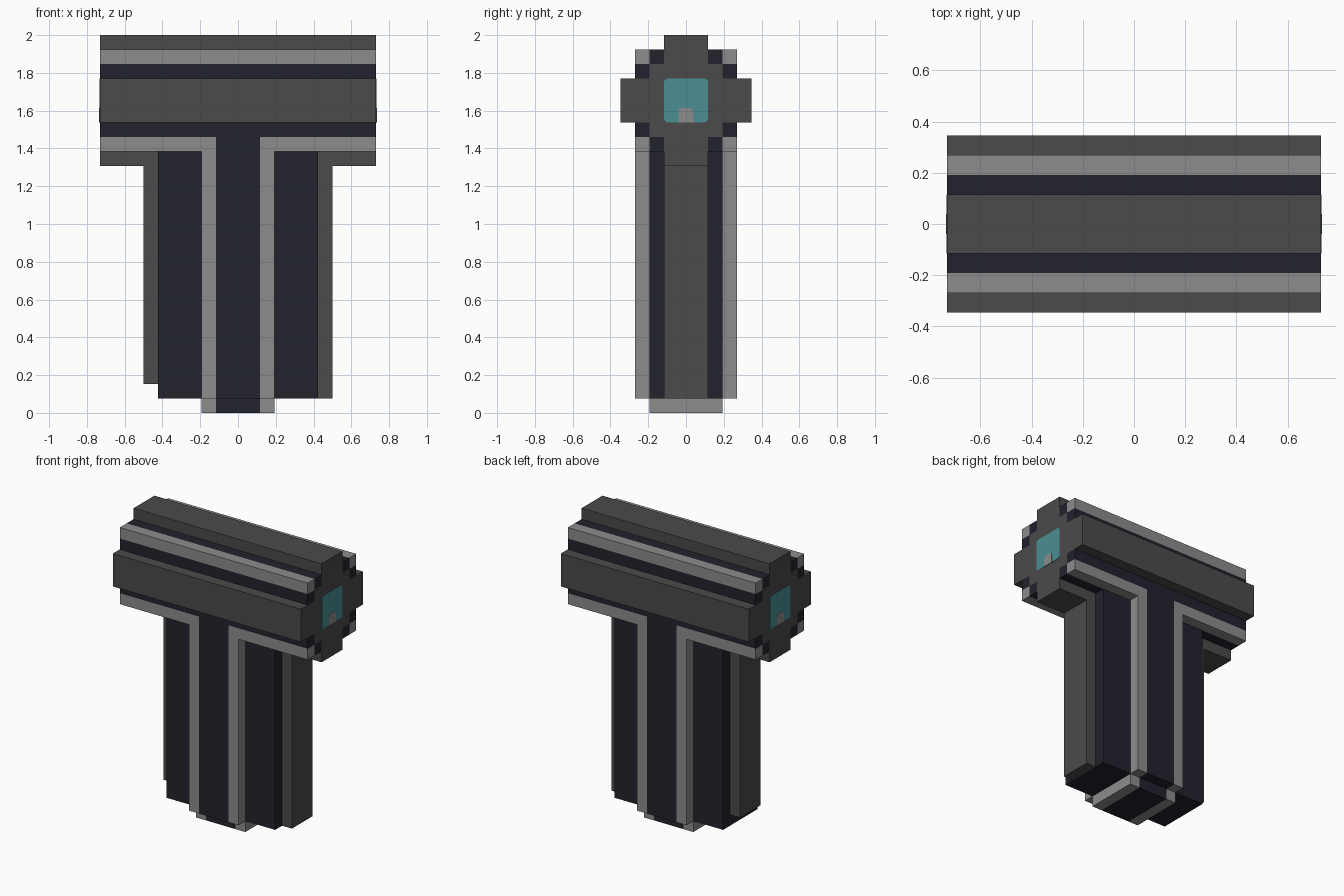
import bpy
import bmesh

if "Cube" in bpy.data.objects:
    bpy.data.objects.remove(bpy.data.objects["Cube"])

U = 2 / 26      # block size
MID = 21.5      # height of the head axis, in blocks
END = 9.5       # half length of the head, in blocks


def material(name, color):
    mat = bpy.data.materials.new(name)
    mat.use_nodes = True
    mat.diffuse_color = (*color, 1)
    mat.node_tree.nodes["Principled BSDF"].inputs["Base Color"].default_value = (*color, 1)
    return mat


dark = material("dark_grey", (0.069, 0.069, 0.069))
light = material("light_grey", (0.262, 0.262, 0.262))
navy = material("navy", (0.016, 0.016, 0.027))
teal = material("teal", (0.069, 0.275, 0.296))


def finish(name, bm, mat):
    bmesh.ops.recalc_face_normals(bm, faces=bm.faces)
    mesh = bpy.data.meshes.new(name)
    bm.to_mesh(mesh)
    bm.free()
    mesh.materials.append(mat)
    obj = bpy.data.objects.new(name, mesh)
    bpy.context.collection.objects.link(obj)


def box(name, mat, x, y, z):
    """Box from ranges given in blocks."""
    bm = bmesh.new()
    bmesh.ops.create_cube(bm, size=1)
    for v in bm.verts:
        for i, (lo, hi) in enumerate((x, y, z)):
            v.co[i] = U * (lo if v.co[i] < 0 else hi)
    finish(name, bm, mat)


def span(lo, hi, side):
    return tuple(sorted((lo * side, hi * side)))


def plate(name, mat, outline, side, thick):
    """Thin plate on an end of the head from a (y, z) outline in blocks."""
    bm = bmesh.new()
    face = bm.faces.new([bm.verts.new((side * END * U, y * U, (MID + z) * U)) for y, z in outline])
    out = bmesh.ops.extrude_face_region(bm, geom=[face])["geom"]
    for v in out:
        if isinstance(v, bmesh.types.BMVert):
            v.co.x += side * thick
    finish(name, bm, mat)


full = (-END, END)

# Head core: upright slab with side arms and stepped shoulders
box("head_core", dark, full, (-1.5, 1.5), (MID - 4.5, MID + 4.5))
for sy, face in ((-1, "front"), (1, "back")):
    box(f"head_{face}_arm", dark, full, span(1.5, 4.5, sy), (MID - 1.5, MID + 1.5))
    for sz, level in ((-1, "lower"), (1, "upper")):
        def height(lo, hi):
            a, b = span(lo, hi, sz)
            return MID + a, MID + b
        part = f"{level}_{face}"
        box(f"{part}_shoulder", dark, full, span(1.5, 2.5, sy), height(1.5, 2.5))
        box(f"{part}_outer_groove", navy, full, span(2.5, 3.5, sy), height(1.5, 2.5))
        box(f"{part}_inner_groove", navy, full, span(1.5, 2.5, sy), height(2.5, 3.5))
        # Edge bands; the lower ones stop at the handle spine
        if sz > 0:
            box(f"{part}_band", light, full, span(2.5, 3.5, sy), height(2.5, 3.5))
        else:
            for sx, s in ((-1, "right"), (1, "left")):
                box(f"{part}_band_{s}", light, span(1.5, END, sx), span(2.5, 3.5, sy), height(2.5, 3.5))

# End panels with a small arched inlay
c = 1.35
panel = [(-c, -1.5), (c, -1.5), (1.5, -c), (1.5, c), (c, 1.5), (-c, 1.5), (-1.5, c), (-1.5, -c)]
arch = [(-0.5, -1.5), (0.5, -1.5), (0.5, -0.7), (0.3, -0.5), (-0.3, -0.5), (-0.5, -0.7)]
for sx, s in ((-1, "right"), (1, "left")):
    plate(f"{s}_end_panel", teal, panel, sx, 0.002)
    plate(f"{s}_end_inlay", light, arch, sx, 0.004)

# Handle: spine, rails, cheeks and edge strips
box("handle_spine", navy, (-1.5, 1.5), (-3.5, 3.5), (1, 19))
box("handle_foot", navy, (-1.5, 1.5), (-2.5, 2.5), (0, 1))
for sx, s in ((-1, "right"), (1, "left")):
    box(f"{s}_handle_rail", light, span(1.5, 2.5, sx), (-3.5, 3.5), (1, 18))
    box(f"{s}_foot_rail", light, span(1.5, 2.5, sx), (-2.5, 2.5), (0, 1))
    box(f"{s}_handle_cheek", navy, span(2.5, 5.5, sx), (-2.5, 2.5), (1, 18))
    box(f"{s}_handle_edge", dark, span(5.5, 6.5, sx), (-1.5, 1.5), (1 if sx > 0 else 2, 17))
